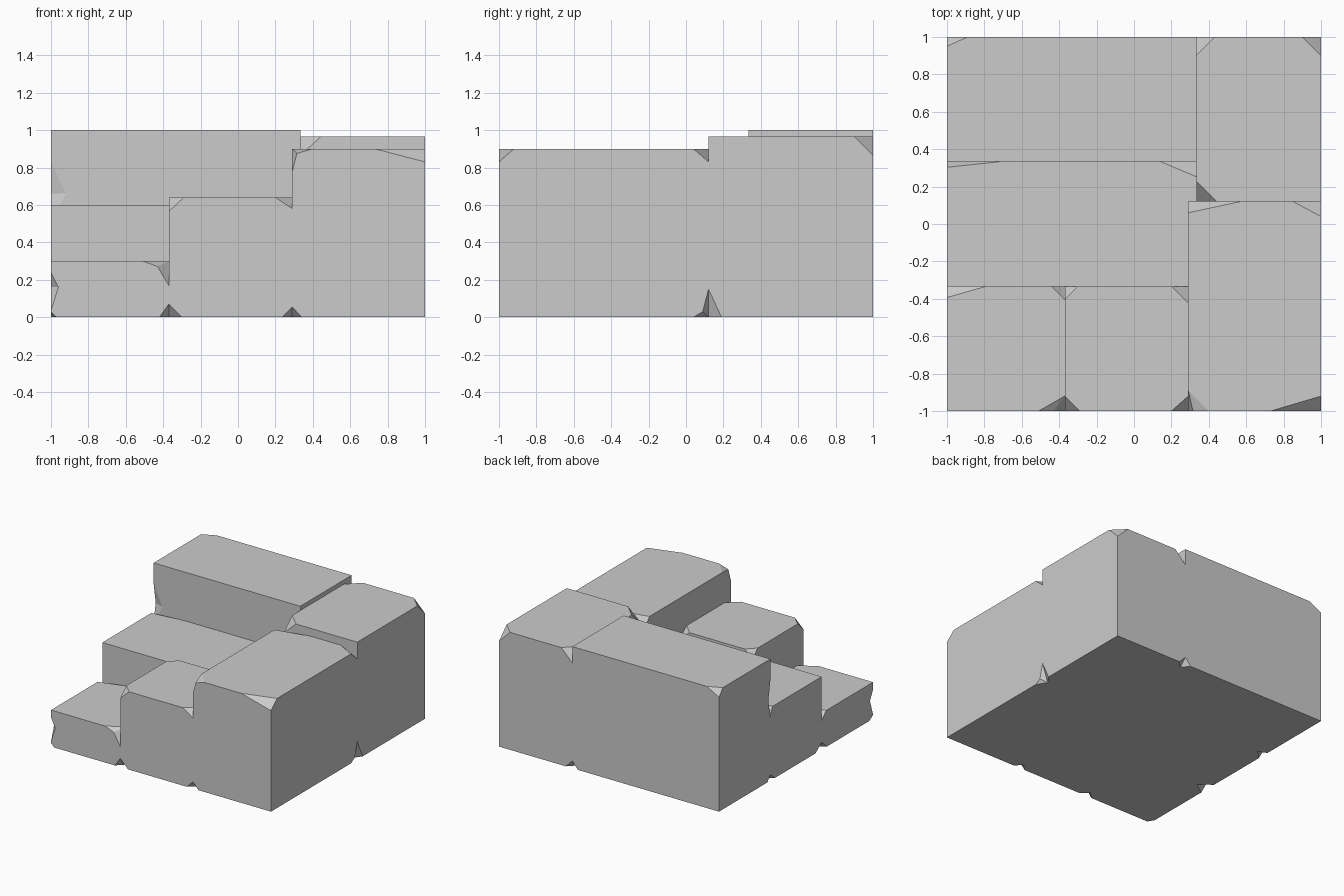
import bpy, bmesh
from mathutils import Vector

if "Cube" in bpy.data.objects:
    bpy.data.objects.remove(bpy.data.objects["Cube"])


def finish(bm, name):
    mesh = bpy.data.meshes.new(name)
    bmesh.ops.recalc_face_normals(bm, faces=bm.faces[:])
    bm.to_mesh(mesh)
    bm.free()
    obj = bpy.data.objects.new(name, mesh)
    bpy.context.collection.objects.link(obj)
    return obj


def stone(name, xs, ys, height, chips):
    """Box with corners knocked off; chip = corner signs, then cut length along x, y, z."""
    lo, hi = Vector((xs[0], ys[0], 0)), Vector((xs[1], ys[1], height))
    bm = bmesh.new()
    bmesh.ops.create_cube(bm, size=1)
    for v in bm.verts:
        v.co = [(lo[i] + hi[i]) / 2 + v.co[i] * (hi[i] - lo[i]) for i in range(3)]
    for signs, cut in chips:
        point = Vector([hi[i] if signs[i] == "+" else lo[i] for i in range(3)])
        normal = Vector([(1 if s == "+" else -1) / c for s, c in zip(signs, cut)])
        point.x -= cut[0] * (1 if signs[0] == "+" else -1)
        bmesh.ops.bisect_plane(bm, geom=bm.verts[:] + bm.edges[:] + bm.faces[:],
                               plane_co=point, plane_no=normal.normalized(), clear_outer=True)
        bmesh.ops.holes_fill(bm, edges=[e for e in bm.edges if e.is_boundary])
    return finish(bm, name)


def edge_notch(obj, top, bottom, a, b):
    """V-shaped nick in a vertical edge, reaching a and b on the two faces."""
    top, bottom, a, b = map(Vector, (top, bottom, a, b))
    mid = (a + b) / 2
    bm = bmesh.new()
    for p, k in ((top, 2), (bottom, 2), (a, 3), (b, 3)):
        bm.verts.new(mid + (p - mid) * k)
    bmesh.ops.convex_hull(bm, input=bm.verts[:])
    cutter = finish(bm, obj.name + "_notch_cutter")
    cutter.hide_render = True
    cutter.hide_viewport = True
    mod = obj.modifiers.new("notch", "BOOLEAN")
    mod.operation = "DIFFERENCE"
    mod.solver = "EXACT"
    mod.object = cutter


# Back row
back_left = stone("back_left_stone", (-1, .333), (.333, 1), 1.0, [
    ("-++", (.11, .05, .06)),
    ("++-", (.05, .06, .06)),
    ("---", (.08, .04, .05))])
edge_notch(back_left, (-1, .333, .83), (-1, .333, .52), (-.92, .333, .66), (-1, .36, .66))

stone("back_right_stone", (.333, 1), (.12, 1), .965, [
    ("+++", (.10, .10, .10)),
    ("-++", (.10, .10, .10)),
    ("--+", (.11, .11, .10)),
    ("-+-", (.06, .06, .06)),
    ("+--", (.05, .07, .15))])

# Middle step
stone("middle_stone", (-1, .333), (-.333, .333), .6, [
    ("+++", (.19, .08, .07)),
    ("-++", (.28, .03, .06)),
    ("-+-", (.06, .06, .05)),
    ("---", (.10, .08, .06))])

# Front row, low to high
front_left = stone("front_left_stone", (-1, -.37), (-1, -.333), .3, [
    ("-++", (.21, .06, .06)),
    ("+++", (.07, .07, .07)),
    ("+-+", (.14, .08, .052)),
    ("+-+", (.078, .08, .13)),
    ("+--", (.05, .05, .07)),
    ("-+-", (.10, .07, .06)),
    ("---", (.03, .05, .03))])
edge_notch(front_left, (-1, -1, .24), (-1, -1, .035), (-.96, -1, .16), (-1, -.96, .16))

stone("front_middle_stone", (-.37, .29), (-1, -.333), .64, [
    ("-++", (.07, .07, .07)),
    ("+++", (.09, .09, .07)),
    ("+-+", (.09, .08, .06)),
    ("--+", (.08, .08, .075)),
    ("---", (.07, .06, .07)),
    ("+--", (.055, .05, .055))])

stone("front_right_stone", (.29, 1), (-1, .12), .9, [
    ("+-+", (.27, .08, .07)),
    ("+++", (.15, .08, .07)),
    ("-++", (.28, .06, .08)),
    ("--+", (.032, .11, .12)),
    ("--+", (.11, .11, .032)),
    ("---", (.05, .06, .055)),
    ("++-", (.05, .08, .048)),
    ("++-", (.05, .038, .15))])
